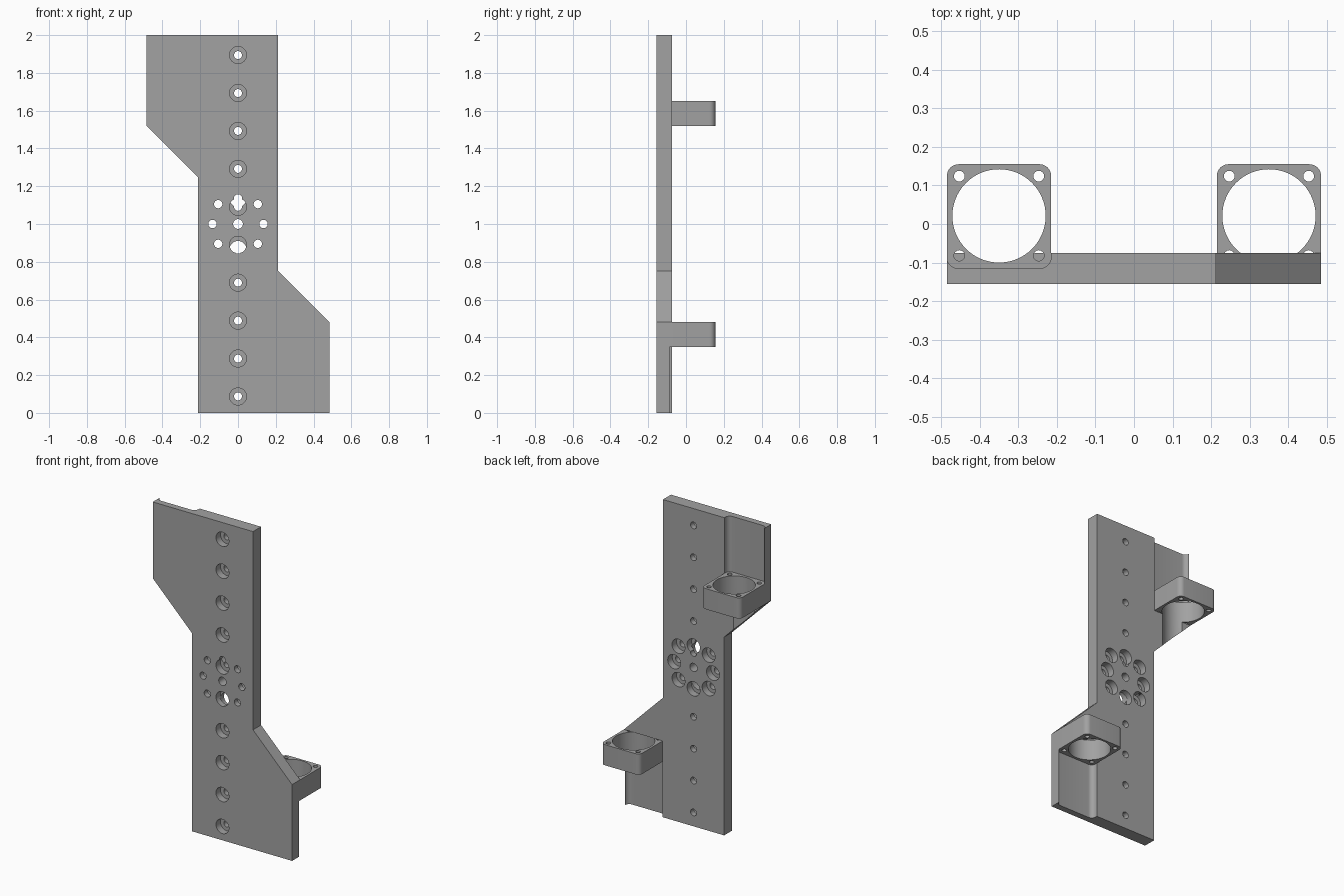
import bpy, bmesh, math

cube = bpy.data.objects.get("Cube")
if cube:
    bpy.data.objects.remove(cube, do_unlink=True)

grey = bpy.data.materials.new("mid grey")
grey.use_nodes = True
COLOUR = (0.36, 0.36, 0.36, 1)
grey.diffuse_color = COLOUR
grey.node_tree.nodes["Principled BSDF"].inputs["Base Color"].default_value = COLOUR

FRONT, BACK = -0.155, -0.075
HALF, EDGE = 0.213, 0.485          # half widths of the spine and of the wings
MOUNT_X, MOUNT_Y, MOUNT_W = 0.35, 0.02, 0.27


def prism(name, points, a, b, axis="Z"):
    """Extrude a flat outline from a to b along Z, or along Y for (x, z) outlines."""
    bm = bmesh.new()
    place = (lambda p: (p[0], p[1], a)) if axis == "Z" else (lambda p: (p[0], a, p[1]))
    face = bm.faces.new([bm.verts.new(place(p)) for p in points])
    ext = bmesh.ops.extrude_face_region(bm, geom=[face])
    moved = [v for v in ext["geom"] if isinstance(v, bmesh.types.BMVert)]
    shift = (0, 0, b - a) if axis == "Z" else (0, b - a, 0)
    bmesh.ops.translate(bm, verts=moved, vec=shift)
    bmesh.ops.recalc_face_normals(bm, faces=bm.faces)
    mesh = bpy.data.meshes.new(name)
    bm.to_mesh(mesh)
    bm.free()
    obj = bpy.data.objects.new(name, mesh)
    bpy.context.collection.objects.link(obj)
    return obj


def circle(cx, cy, r, n=32):
    return [(cx + r * math.cos(math.tau * i / n), cy + r * math.sin(math.tau * i / n))
            for i in range(n)]


def rounded_square(cx, cy, w, r, n=8):
    pts = []
    for k, (sx, sy) in enumerate([(1, 1), (-1, 1), (-1, -1), (1, -1)]):
        for i in range(n + 1):
            t = math.pi / 2 * (k + i / n)
            pts.append((cx + sx * (w / 2 - r) + r * math.cos(t),
                        cy + sy * (w / 2 - r) + r * math.sin(t)))
    return pts


def combine(target, tool, operation="DIFFERENCE"):
    mod = target.modifiers.new("cut", "BOOLEAN")
    mod.operation, mod.solver, mod.object = operation, "EXACT", tool
    bpy.context.view_layer.update()
    graph = bpy.context.evaluated_depsgraph_get()
    mesh = bpy.data.meshes.new_from_object(target.evaluated_get(graph))
    target.modifiers.clear()
    target.data = mesh
    bpy.data.objects.remove(tool, do_unlink=True)


def drill(x, z, r, a=FRONT - 0.02, b=BACK + 0.02):
    combine(plate, prism("drill", circle(x, z, r), a, b, "Y"))


# Spine with two opposite wings
half_outline = [(-HALF, 0), (EDGE, 0), (EDGE, 0.48), (HALF, 0.752)]
outline = half_outline + [(-x, 2 - z) for x, z in half_outline]
plate = prism("mounting_plate", outline, FRONT, BACK, "Y")

# Each wing: clearance pocket, then a square ring mount
for side, low, high, pocket in [(1, 0.35, 0.48, (-0.1, 0.35)),
                                (-1, 1.52, 1.65, (1.65, 2.1))]:
    cx = side * MOUNT_X
    combine(plate, prism("pocket", rounded_square(cx, MOUNT_Y, MOUNT_W + 0.0006, 0.03),
                         *pocket))
    combine(plate, prism("mount", rounded_square(cx, MOUNT_Y, MOUNT_W, 0.03),
                         low, high), "UNION")
    # Bores open downwards
    combine(plate, prism("bore", circle(cx, MOUNT_Y + 0.001, 0.121, 64),
                         low - 0.3, high + (0 if side > 0 else 0.02)))
    for sx in (-1, 1):
        for sy in (-1, 1):
            combine(plate, prism("screw_hole",
                                 circle(cx + sx * 0.103, MOUNT_Y + 0.001 + sy * 0.103, 0.014, 16),
                                 low - (0.02 if side > 0 else 0),
                                 high + (0 if side > 0 else 0.02)))

# Row of holes, counterbored from the front
for i in range(10):
    z = 0.087 + 0.2008 * i
    drill(0, z, 0.021)
    drill(0, z, 0.045, b=FRONT + 0.045)

# Centre hole and ring of eight, counterbored from the back
drill(0, 1, 0.026)
for x, z in [(0.135, 0), (0.105, 0.105), (0, 0.135), (-0.105, 0.105),
             (-0.135, 0), (-0.105, -0.105), (0, -0.135), (0.105, -0.105)]:
    drill(x, 1 + z, 0.022)
    drill(x, 1 + z, 0.045, a=BACK - 0.045)

plate.data.materials.clear()
plate.data.materials.append(grey)
for poly in plate.data.polygons:
    poly.material_index = 0
bpy.ops.object.select_all(action="DESELECT")
plate.select_set(True)
bpy.context.view_layer.objects.active = plate
bpy.ops.object.shade_smooth_by_angle(angle=math.radians(30))
